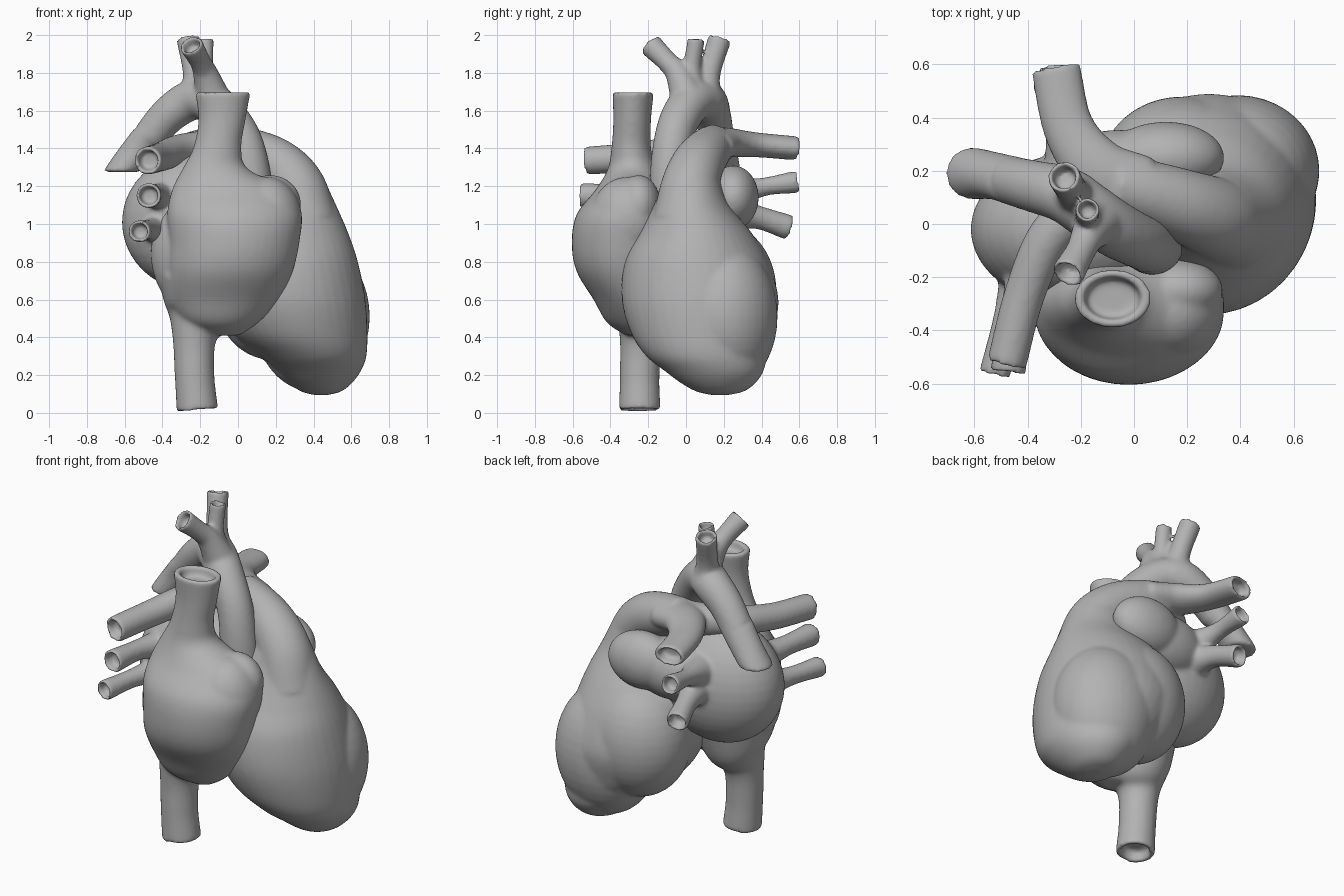
import bpy, bmesh, math
from mathutils import Vector

SIDES = 40
STEPS = 6

cube = bpy.data.objects.get("Cube")
if cube:
    bpy.data.objects.remove(cube, do_unlink=True)

material = bpy.data.materials.new("plain grey")
material.use_nodes = True
GREY = (0.45, 0.45, 0.45, 1)
material.diffuse_color = GREY
material.node_tree.nodes["Principled BSDF"].inputs["Base Color"].default_value = GREY


def spline(stations):
    """Smooth Catmull-Rom samples through stations of any width."""
    pts = [Vector(s) for s in stations]
    pts = [pts[0] * 2 - pts[1]] + pts + [pts[-1] * 2 - pts[-2]]
    out = []
    for a, b, c, d in zip(pts, pts[1:], pts[2:], pts[3:]):
        for i in range(STEPS):
            t = i / STEPS
            out.append((b * 2 + (c - a) * t + (a * 2 - b * 5 + c * 4 - d) * t ** 2
                        + (b * 3 - a - c * 3 + d) * t ** 3) / 2)
    return out + [pts[-2]]


def ring(bm, centre, u, v, rx, ry):
    angles = [math.tau * i / SIDES for i in range(SIDES)]
    return [bm.verts.new(centre + u * rx * math.cos(a) + v * ry * math.sin(a))
            for a in angles]


def skin(bm, rings):
    faces = [bm.faces.new(rings[0]), bm.faces.new(rings[-1])]
    for a, b in zip(rings, rings[1:]):
        for i in range(SIDES):
            j = (i + 1) % SIDES
            faces.append(bm.faces.new((a[i], a[j], b[j], b[i])))
    bmesh.ops.recalc_face_normals(bm, faces=faces)


def hollow(bm, centre, inward, u, v, rx, ry):
    """Rings of the recessed mouth of a vessel."""
    return [ring(bm, centre + inward * depth, u, v, rx * k, ry * k)
            for k, depth in ((0.74, 0), (0.66, 0.06))]


def stack(bm, stations, mouth=False):
    """Body from level sections: x, y, z, half width, half depth."""
    u, v = Vector((1, 0, 0)), Vector((0, 1, 0))
    rings = []
    for s in spline(stations):
        rings.append(ring(bm, Vector(s[:3]), u, v, s[3], s[4]))
    if mouth:
        rings += hollow(bm, Vector(s[:3]), Vector((0, 0, -1)), u, v, s[3], s[4])
    skin(bm, rings)


def vessel(bm, stations, mouth=True, flat=1):
    """Tube along a path: x, y, z, radius; flat squeezes its height."""
    samples = spline(stations)
    centres = [Vector(s[:3]) for s in samples]
    squash = Vector((1, 1, flat))
    rings, u = [], Vector((0.8, 0.6, 0.1))
    for i, s in enumerate(samples):
        t = (centres[min(i + 1, len(centres) - 1)] - centres[max(i - 1, 0)]).normalized()
        u = (u - t * u.dot(t)).normalized()
        v = t.cross(u)
        rings.append(ring(bm, centres[i], u * squash, v * squash, s[3], s[3]))
    if mouth:
        rings += hollow(bm, centres[-1], -t, u * squash, v * squash, s[3], s[3])
    skin(bm, rings)


def lobe(bm, centre, size):
    made = bmesh.ops.create_uvsphere(bm, u_segments=SIDES, v_segments=20, radius=1)["verts"]
    bmesh.ops.scale(bm, vec=size, verts=made)
    bmesh.ops.translate(bm, vec=centre, verts=made)


def finish(bm, name, relax):
    """Fuse the overlapping pieces into one soft organic surface."""
    mesh = bpy.data.meshes.new(name)
    bm.to_mesh(mesh)
    bm.free()
    mesh.materials.append(material)
    obj = bpy.data.objects.new(name, mesh)
    bpy.context.collection.objects.link(obj)
    fuse = obj.modifiers.new("fuse", 'REMESH')
    fuse.mode = 'VOXEL'
    fuse.voxel_size = 0.012
    fuse.use_smooth_shade = True
    soft = obj.modifiers.new("soften", 'SMOOTH')
    soft.factor = 0.5
    soft.iterations = relax


# Right atrium with upper and lower caval veins
bm = bmesh.new()
stack(bm, [(-.07, -.26, .41, .08, .06), (-.09, -.27, .48, .2, .15),
           (-.07, -.28, .6, .29, .21), (-.04, -.33, .75, .33, .25),
           (-.02, -.34, .9, .345, .265), (-.02, -.33, 1.05, .355, .25),
           (-.04, -.3, 1.18, .31, .18), (-.12, -.285, 1.29, .175, .13),
           (-.11, -.29, 1.4, .128, .105), (-.085, -.285, 1.55, .125, .1),
           (-.08, -.28, 1.7, .147, .11)], mouth=True)
lobe(bm, (-.2, -.23, .84), (.262, .2, .32))
lobe(bm, (.15, -.31, 1.02), (.19, .2, .23))
lobe(bm, (.17, -.25, 1.1), (.165, .115, .16))
vessel(bm, [(-.17, -.22, .7, .26), (-.2, -.21, .53, .19), (-.23, -.235, .4, .118),
            (-.23, -.245, .2, .105), (-.215, -.245, .015, .11)])
finish(bm, "right_atrium", 10)

# Ventricles, pulmonary trunk and its two branches
bm = bmesh.new()
stack(bm, [(.44, .18, .095, .04, .05), (.44, .18, .115, .11, .13), (.44, .17, .16, .165, .2),
           (.43, .15, .22, .22, .26), (.4, .11, .3, .28, .32), (.33, .085, .42, .355, .375),
           (.28, .075, .6, .395, .415), (.25, .055, .8, .385, .38), (.24, .05, .95, .345, .3),
           (.265, .03, 1.1, .255, .2), (.29, .03, 1.25, .16, .14)])
lobe(bm, (.39, .2, .51), (.308, .285, .395))
lobe(bm, (.18, .2, .64), (.31, .28, .36))
vessel(bm, [(.36, -.01, 1.0, .17), (.31, .02, 1.19, .155), (.21, .06, 1.31, .14),
            (.07, .11, 1.38, .125), (-.08, .15, 1.42, .11)], mouth=False)
vessel(bm, [(.02, .13, 1.41, .13), (-.13, .2, 1.43, .12), (-.245, .36, 1.42, .097),
            (-.295, .59, 1.4, .093)], flat=.68)
vessel(bm, [(.05, .11, 1.39, .1), (-.15, .08, 1.4, .095), (-.31, -.04, 1.39, .085),
            (-.41, -.26, 1.355, .077), (-.48, -.53, 1.335, .075)])
finish(bm, "ventricles_and_pulmonary_trunk", 10)

# Left atrium, its ear and four pulmonary veins
bm = bmesh.new()
lobe(bm, (-.23, -.02, 1.01), (.385, .285, .365))
lobe(bm, (-.05, .19, 1.11), (.27, .165, .18))
lobe(bm, (.12, .25, 1.14), (.22, .135, .17))
vessel(bm, [(-.38, -.1, 1.13, .1), (-.44, -.33, 1.15, .06), (-.475, -.56, 1.15, .068)])
vessel(bm, [(-.4, -.1, .97, .1), (-.47, -.33, .97, .055), (-.525, -.57, .96, .06)])
vessel(bm, [(-.22, .16, 1.13, .13), (-.28, .38, 1.19, .053), (-.3, .595, 1.225, .06)])
vessel(bm, [(-.22, .16, 1.06, .13), (-.27, .36, 1.04, .065), (-.32, .55, .98, .067)])
finish(bm, "left_atrium", 10)

# Aorta, its level-cut descending part and three arch branches
bm = bmesh.new()
vessel(bm, [(.07, -.04, .9, .13), (.07, -.08, 1.2, .112), (.03, -.07, 1.43, .102),
            (-.07, -.02, 1.58, .107), (-.17, .05, 1.655, .107), (-.26, .11, 1.65, .106),
            (-.37, .14, 1.575, .098), (-.47, .165, 1.46, .09)], mouth=False)
stack(bm, [(-.615, .19, 1.275, .095, .097), (-.6, .19, 1.3, .1, .097),
           (-.52, .18, 1.4, .11, .088), (-.44, .16, 1.5, .115, .09)])
vessel(bm, [(-.12, .02, 1.63, .1), (-.17, -.04, 1.79, .068), (-.2, -.1, 1.86, .056),
            (-.25, -.19, 1.95, .064)])
vessel(bm, [(-.15, .05, 1.65, .09), (-.175, .03, 1.8, .05), (-.175, .055, 1.985, .046)])
vessel(bm, [(-.22, .1, 1.65, .1), (-.23, .12, 1.79, .062), (-.265, .18, 1.985, .062)])
finish(bm, "aorta", 8)
